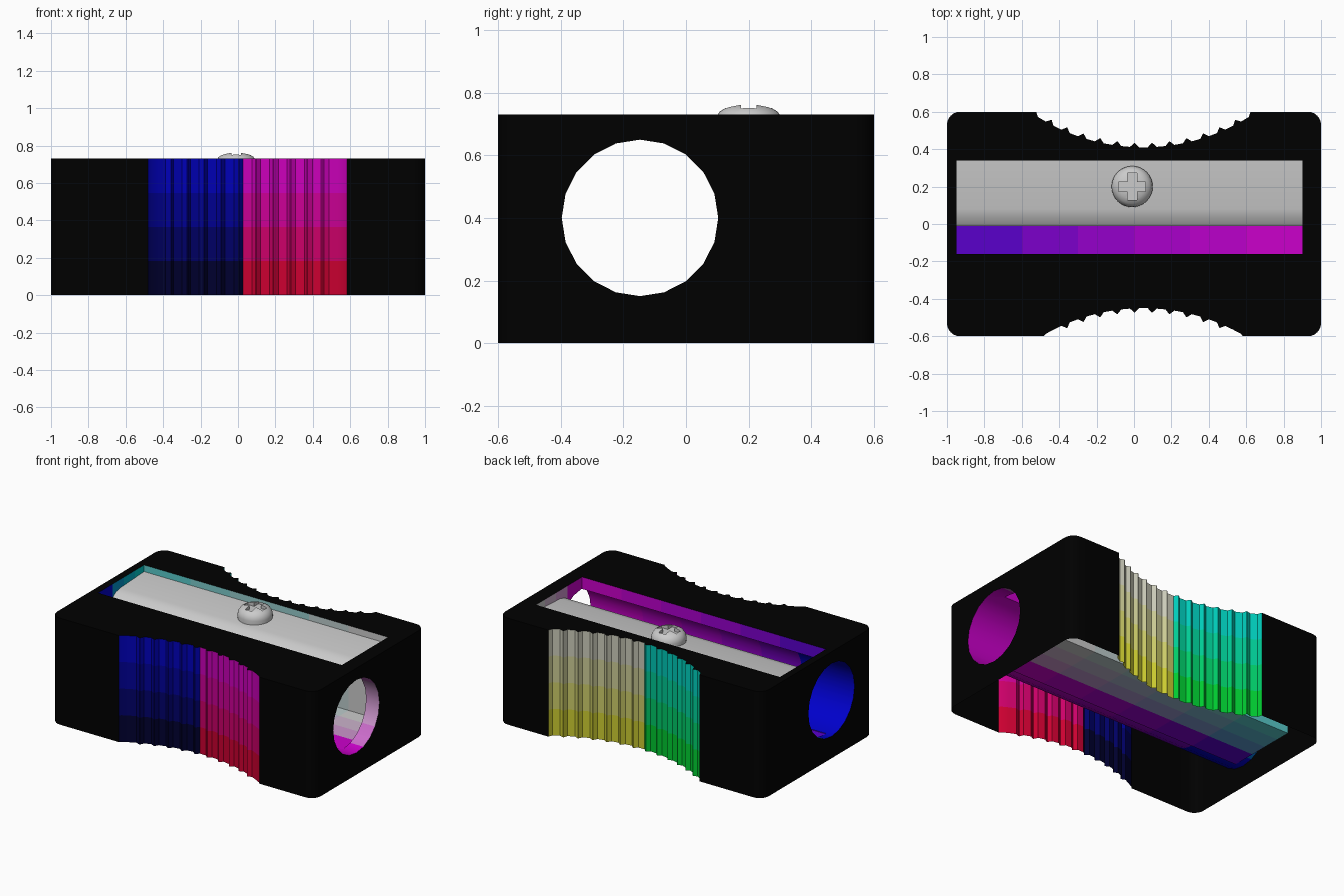
import bpy, bmesh, math
from mathutils import Vector

if "Cube" in bpy.data.objects:
    bpy.data.objects.remove(bpy.data.objects["Cube"])

H = 0.73


def finish(bm, name):
    bmesh.ops.recalc_face_normals(bm, faces=bm.faces)
    me = bpy.data.meshes.new(name)
    bm.to_mesh(me)
    bm.free()
    ob = bpy.data.objects.new(name, me)
    bpy.context.collection.objects.link(ob)
    return ob


def prism(name, pts, vec):
    """Closed solid: polygon of 3D points swept along vec."""
    bm = bmesh.new()
    f = bm.faces.new([bm.verts.new(p) for p in pts])
    r = bmesh.ops.extrude_face_region(bm, geom=[f], use_keep_orig=True)
    bmesh.ops.translate(bm, vec=vec, verts=[v for v in r["geom"] if isinstance(v, bmesh.types.BMVert)])
    return finish(bm, name)


def cut(ob, cutter):
    m = ob.modifiers.new("cut", "BOOLEAN")
    m.operation, m.solver, m.object = "DIFFERENCE", "EXACT", cutter
    activate(ob)
    bpy.ops.object.modifier_apply(modifier=m.name)
    bpy.data.objects.remove(cutter)


def activate(ob):
    bpy.ops.object.select_all(action="DESELECT")
    ob.select_set(True)
    bpy.context.view_layer.objects.active = ob


def smooth(ob, deg=28):
    activate(ob)
    bpy.ops.object.shade_smooth_by_angle(angle=math.radians(deg))


# --- body outline: rounded rectangle with two toothed, concave finger grips
def grip(peak):
    """Left-to-right points of the grip in the back edge (mirrored for the front)."""
    R, cx, step = 1.06, 0.05, 0.095
    pts = []
    for k in range(-8, 9):
        for off, r in ((-0.48, R - 0.022), (-0.25, R), (0.25, R), (0.48, R - 0.022)):
            a = (k + off) * step / R
            x, y = cx + r * math.sin(a), peak + R - r * math.cos(a)
            if y < 0.592:
                pts.append((x, y))
    return [(pts[0][0] - 0.01, 0.6)] + pts + [(pts[-1][0] + 0.01, 0.6)]


def corner(sx, sy, start, r=0.07):
    c = (sx * (1 - r), sy * (0.6 - r))
    return [(c[0] + r * math.cos(math.radians(start + i * 15)),
             c[1] + r * math.sin(math.radians(start + i * 15))) for i in range(7)]


outline = corner(1, 1, 0) + grip(0.41)[::-1] + corner(-1, 1, 90)
outline += corner(-1, -1, 180) + [(x, -y) for x, y in grip(0.45)] + corner(1, -1, 270)
body = prism("sharpener_body", [(x, y, 0) for x, y in outline], (0, 0, H))

# --- pencil bore and blade well
bore = [(-1.1, -0.147 + 0.25 * math.cos(i * math.pi / 10), 0.4 + 0.25 * math.sin(i * math.pi / 10))
        for i in range(20)]
cut(body, prism("bore_cutter", bore, (2.2, 0, 0)))
well = [(-0.95, -0.16, 0.148), (0.9, -0.16, 0.148), (0.9, 0.34, 0.148), (-0.95, 0.34, 0.148)]
cut(body, prism("well_cutter", well, (0, 0, 1)))


# --- open underside, then stepped colour blends on the grips and inside surfaces
def is_inside(f):
    c = f.calc_center_median()
    return abs(c.x) < 0.995 and -0.42 < c.y < 0.36 and 0.1 < c.z < H - 0.001


def is_grip(f):
    c = f.calc_center_median()
    return abs(f.normal.z) < 0.1 and abs(c.x - 0.05) < 0.66 and 0.4 < abs(c.y) < 0.599


def slice_faces(bm, test, axis, values):
    for v in values:
        faces = [f for f in bm.faces if test(f)]
        geom = list({g for f in faces for g in (*f.verts, *f.edges)}) + faces
        co, no = Vector(), Vector()
        co[axis], no[axis] = v, 1
        bmesh.ops.bisect_plane(bm, geom=geom, plane_co=co, plane_no=no, dist=1e-5)


slots = {}


def slot(rgb):
    key = tuple(round(c, 2) for c in rgb)
    if key not in slots:
        mat = bpy.data.materials.new("body_tint")
        mat.diffuse_color = (*key, 1)
        mat.use_nodes = True
        mat.node_tree.nodes["Principled BSDF"].inputs["Base Color"].default_value = mat.diffuse_color
        slots[key] = len(body.data.materials)
        body.data.materials.append(mat)
    return slots[key]


slot((0.004, 0.004, 0.004))
bm = bmesh.new()
bm.from_mesh(body.data)
bmesh.ops.delete(bm, geom=[f for f in bm.faces if f.calc_center_median().z < 0.001], context="FACES")
slice_faces(bm, is_grip, 2, [H * i / 4 for i in range(1, 4)])
slice_faces(bm, is_inside, 0, [-0.6, -0.3, 0, 0.3, 0.6])
slice_faces(bm, is_inside, 1, [0.0, 0.12, 0.24])
for f in bm.faces:
    c = f.calc_center_median()
    if is_grip(f):
        rgb = (float(c.x > 0.03), float(c.y > 0), (c.z / H) ** 1.5)
    elif is_inside(f):
        warm = min(1, max(0, (c.x + 0.95) / 1.85))
        green = min(1, max(0, (c.y + 0.1) / 0.4))
        rgb = (round(warm * 6) / 6, round(green * 4) / 4, 1)
    else:
        continue
    f.material_index = slot([0.6 * v for v in rgb])
bm.to_mesh(body.data)
bm.free()
smooth(body)

# --- blade with a bevelled cutting edge
blade = prism("blade", [(-0.95, y, z) for y, z in
                        ((0.34, 0.685), (0.08, 0.672), (0.03, 0.66), (-0.01, 0.632), (0.34, 0.645))],
              (1.85, 0, 0))
smooth(blade)

# --- domed screw with a cross recess
bm = bmesh.new()
profile = [(0, 0.66), (0.108, 0.66), (0.11, 0.7), (0.106, 0.72), (0.092, 0.74), (0.07, 0.753), (0.04, 0.76), (0, 0.762)]
verts = [bm.verts.new((r, 0, z)) for r, z in profile]
edges = [bm.edges.new(e) for e in zip(verts, verts[1:])]
bmesh.ops.spin(bm, geom=verts + edges, axis=(0, 0, 1), cent=(0, 0, 0), angle=math.tau, steps=32)
bmesh.ops.remove_doubles(bm, verts=bm.verts, dist=1e-4)
bmesh.ops.translate(bm, vec=(-0.01, 0.2, 0), verts=bm.verts)
screw = finish(bm, "blade_screw")
w, l = 0.025, 0.072
cross = []
for q in range(4):
    ca, sa = (1, 0, -1, 0)[q], (0, 1, 0, -1)[q]
    cross += [(x * ca - y * sa - 0.01, x * sa + y * ca + 0.2, 0.735) for x, y in ((l, -w), (l, w), (w, w))]
cut(screw, prism("cross_cutter", cross, (0, 0, 0.1)))
smooth(screw)
